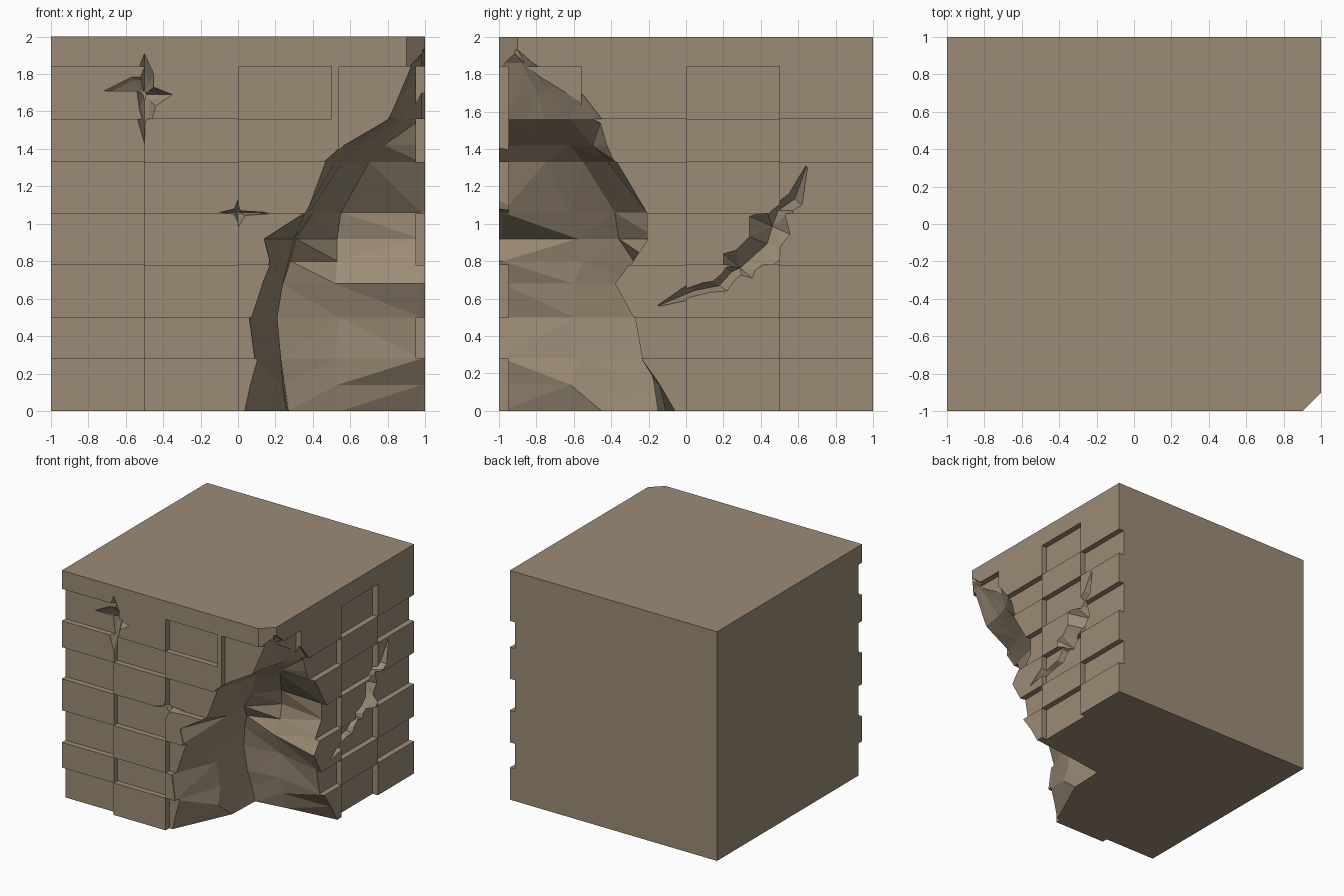
import bpy, bmesh
from mathutils import Vector

if "Cube" in bpy.data.objects:
    bpy.data.objects.remove(bpy.data.objects["Cube"])

mat = bpy.data.materials.new("sandstone")
mat.diffuse_color = (0.33, 0.26, 0.18, 1)
mat.use_nodes = True
mat.node_tree.nodes["Principled BSDF"].inputs["Base Color"].default_value = mat.diffuse_color


def make(name, bm):
    bmesh.ops.recalc_face_normals(bm, faces=bm.faces)
    me = bpy.data.meshes.new(name)
    bm.to_mesh(me)
    bm.free()
    ob = bpy.data.objects.new(name, me)
    bpy.context.collection.objects.link(ob)
    me.materials.append(mat)
    return ob


def boxes(name, spans):
    bm = bmesh.new()
    for (x0, x1), (y0, y1), (z0, z1) in spans:
        vs = bmesh.ops.create_cube(bm, size=1)["verts"]
        for v in vs:
            v.co = ((x0 + x1) / 2 + v.co.x * (x1 - x0),
                    (y0 + y1) / 2 + v.co.y * (y1 - y0),
                    (z0 + z1) / 2 + v.co.z * (z1 - z0))
    return make(name, bm)


def loft(name, rings):
    # closed solid through rings with equal point counts
    bm = bmesh.new()
    rows = [[bm.verts.new(p) for p in r] for r in rings]
    n = len(rows[0])
    for a, b in zip(rows, rows[1:]):
        for i in range(n):
            j = (i + 1) % n
            bm.faces.new((a[i], a[j], b[j], b[i]))
    bm.faces.new(rows[0])
    bm.faces.new(rows[-1])
    bmesh.ops.triangulate(bm, faces=bm.faces[:])
    return make(name, bm)


def cut(target, tool):
    m = target.modifiers.new("cut", 'BOOLEAN')
    m.operation = 'DIFFERENCE'
    m.solver = 'EXACT'
    m.object = tool
    bpy.context.view_layer.objects.active = target
    bpy.ops.object.modifier_apply(modifier=m.name)
    bpy.data.objects.remove(tool, do_unlink=True)


# Solid block
block = boxes("ruined_brick_block", [((-1, 1), (-1, 1), (0, 2))])

# Recessed brick courses, alternating by column
A = [(-.1, .28), (.5, .78), (1.055, 1.33), (1.56, 1.84)]
B = [(.28, .5), (.78, 1.055), (1.33, 1.56)]
front = [((-1.1, -.5), z) for z in A] + [((-.498, 0), z) for z in B]
front += [((.002, 1.1), z) for z in A[:3]]
front += [((.002, .5), A[3]), ((.54, 1.1), (1.34, 1.84))]
cut(block, boxes("front_recess", [(x, (-1.1, -.95), z) for x, z in front]))

right = [((-1.1, 0), z) for z in B[:2]] + [((-.55, 0), B[2]), ((-1.1, -.56), (1.34, 1.84))]
right += [((.002, .5), z) for z in A] + [((.502, 1.1), z) for z in B]
cut(block, boxes("right_recess", [((.95, 1.1), y, z) for y, z in right]))

# Chamfered top corner
cut(block, loft("chamfer", [[(.8, -1.1, z), (1.1, -.8, z), (1.2, -1.2, z)] for z in (1.75, 2.1)]))

# Broken corner: z, front edge x, three inner points, right edge y
layers = [
    (-.05, .02, (.26, -.45), (.27, -.15), (.55, -.11), -.05),
    (.0, .02, (.26, -.45), (.27, -.15), (.55, -.11), -.06),
    (.14, .05, (.24, -.62), (.25, -.17), (.53, -.15), -.14),
    (.28, .09, (.23, -.57), (.23, -.20), (.52, -.17), -.24),
    (.50, .06, (.21, -.60), (.21, -.22), (.54, -.18), -.28),
    (.68, .12, (.24, -.60), (.24, -.25), (.52, -.24), -.38),
    (.80, .17, (.27, -.55), (.28, -.28), (.53, -.18), -.29),
    (.92, .14, (.30, -.58), (.31, -.36), (.53, -.15), -.21),
    (1.06, .36, (.38, -.62), (.40, -.38), (.55, -.19), -.21),
    (1.33, .46, (.52, -.75), (.56, -.55), (.70, -.42), -.37),
    (1.42, .56, (.62, -.76), (.66, -.62), (.78, -.50), -.41),
    (1.56, .80, (.82, -.85), (.84, -.75), (.88, -.62), -.45),
    (1.70, .86, (.88, -.89), (.89, -.80), (.92, -.72), -.56),
    (1.86, .93, (.94, -.92), (.95, -.88), (.96, -.86), -.82),
    (1.93, .99, (.99, -.98), (.992, -.96), (.994, -.94), -.90),
]
rings = []
for z, fx, a, b, c, ry in layers:
    pts = [(fx, -1.1), (fx, -.98), a, b, c, (.98, ry), (1.1, ry), (1.1, -1.1)]
    rings.append([(x, y, z) for x, y in pts])
cut(block, loft("break", rings))


# Star-shaped chips in the front
def chip(outline, centre, depth):
    c = Vector(centre)
    rings = []
    for y, s in ((-1.1, 1), (-1, 1), (-.95 + depth * .3, .55), (-.95 + depth, .12)):
        ps = [c + (Vector(p) - c) * s for p in outline]
        rings.append([(p.x, y, p.y) for p in ps])
    cut(block, loft("chip", rings))


chip([(-.82, 1.72), (-.60, 1.83), (-.53, 1.83), (-.50, 1.91), (-.45, 1.80), (-.45, 1.73),
      (-.35, 1.69), (-.44, 1.63), (-.46, 1.55), (-.50, 1.43), (-.54, 1.57), (-.56, 1.72)],
     (-.5, 1.69), .06)
chip([(-.10, 1.06), (-.02, 1.08), (0, 1.13), (.02, 1.075), (.26, 1.06),
      (.04, 1.045), (0, .98), (-.03, 1.045)], (0, 1.06), .05)

# Crescent gouge in the right side: paired upper and lower edge points
upper = [(0, .67), (.12, .71), (.20, .78), (.20, .84), (.27, .86), (.34, .93), (.34, 1.04), (.43, 1.07), (.55, 1.16)]
lower = [(.10, .61), (.25, .62), (.30, .70), (.40, .67), (.43, .75), (.55, .85), (.61, .92), (.57, 1.07), (.62, 1.10)]
upper = [(-.15, .565)] + upper + [(.64, 1.31)]
lower = [(-.14, .56)] + lower + [(.65, 1.30)]
rings = []
for i, (u, l) in enumerate(zip(upper, lower)):
    my, mz = (u[0] * .55 + l[0] * .45), (u[1] * .55 + l[1] * .45)
    d = .97 if i in (0, len(upper) - 1) else .88 - .02 * (i % 2)
    rings.append([(1.1, *u), (1, *u), (d, my, mz), (1, *l), (1.1, *l)])
cut(block, loft("gouge", rings))
